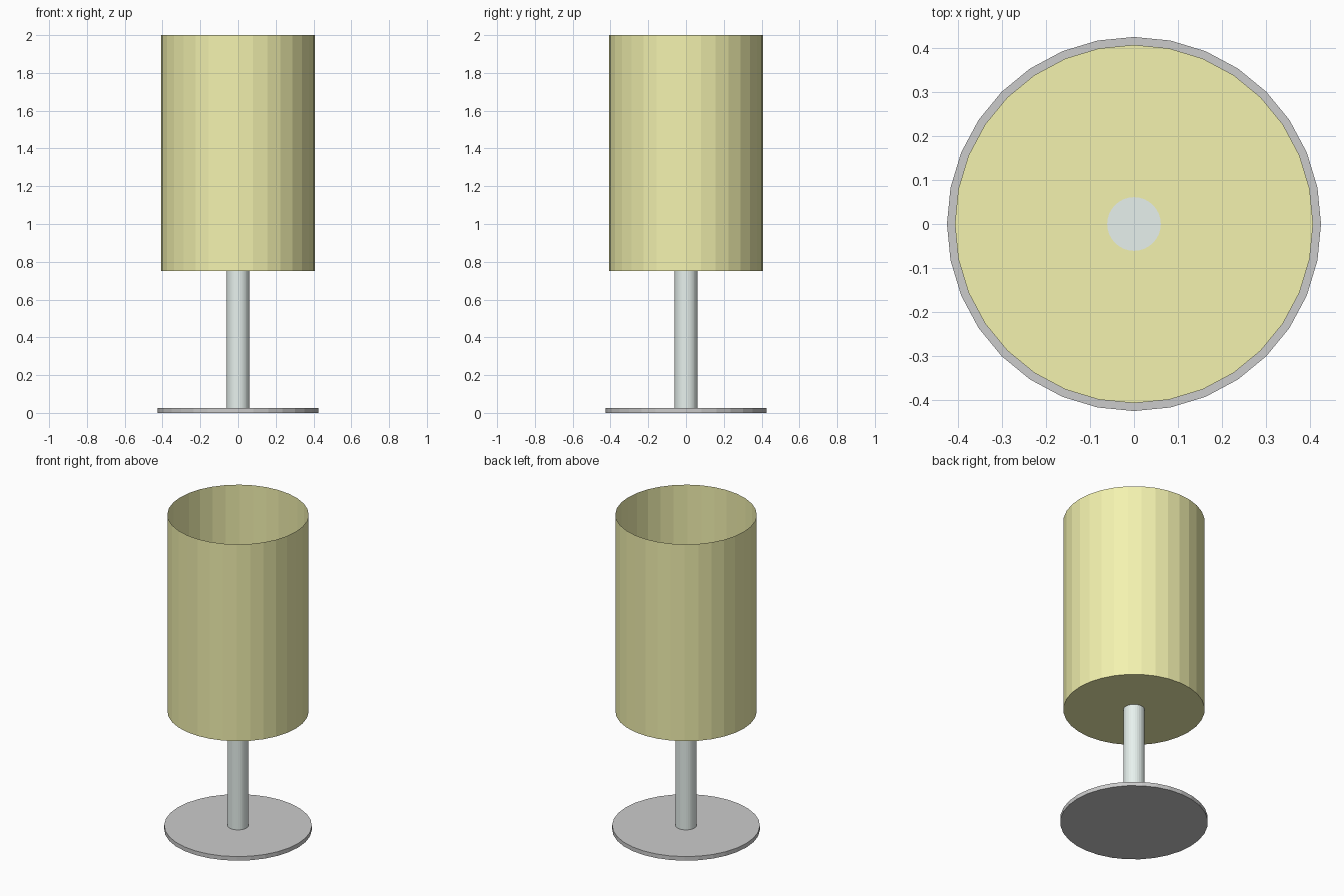
import bpy

if "Cube" in bpy.data.objects:
    bpy.data.objects.remove(bpy.data.objects["Cube"])

SIDES = 32


def material(name, rgb):
    mat = bpy.data.materials.new(name)
    mat.diffuse_color = (*rgb, 1.0)
    mat.use_nodes = True
    mat.node_tree.nodes["Principled BSDF"].inputs["Base Color"].default_value = mat.diffuse_color
    return mat


def lathe(name, profile, mat=None):
    """Revolve (radius, z) rings; cap the bottom, and the top unless open."""
    import math
    rings, open_top = profile
    verts = [(r * math.cos(2 * math.pi * i / SIDES),
              r * math.sin(2 * math.pi * i / SIDES), z)
             for r, z in rings for i in range(SIDES)]
    faces = [tuple(reversed(range(SIDES)))]
    for k in range(len(rings) - 1):
        a, b = k * SIDES, (k + 1) * SIDES
        for i in range(SIDES):
            j = (i + 1) % SIDES
            faces.append((a + i, a + j, b + j, b + i))
    if not open_top:
        last = (len(rings) - 1) * SIDES
        faces.append(tuple(range(last, last + SIDES)))
    mesh = bpy.data.meshes.new(name)
    mesh.from_pydata(verts, [], faces)
    obj = bpy.data.objects.new(name, mesh)
    bpy.context.collection.objects.link(obj)
    if mat:
        mesh.materials.append(mat)
    return obj


yellow = material("yellow", (0.90, 0.89, 0.43))
pale = material("pale_green_grey", (0.80, 0.88, 0.85))

# Flat round foot
lathe("base", ([(0.425, 0.0), (0.425, 0.026)], False))

# Slim stem
lathe("stem", ([(0.061, 0.026), (0.061, 0.75)], False), pale)

# Thin-walled cup, closed below and open above
lathe("cup", ([(0.407, 0.75), (0.407, 2.0)], True), yellow)
